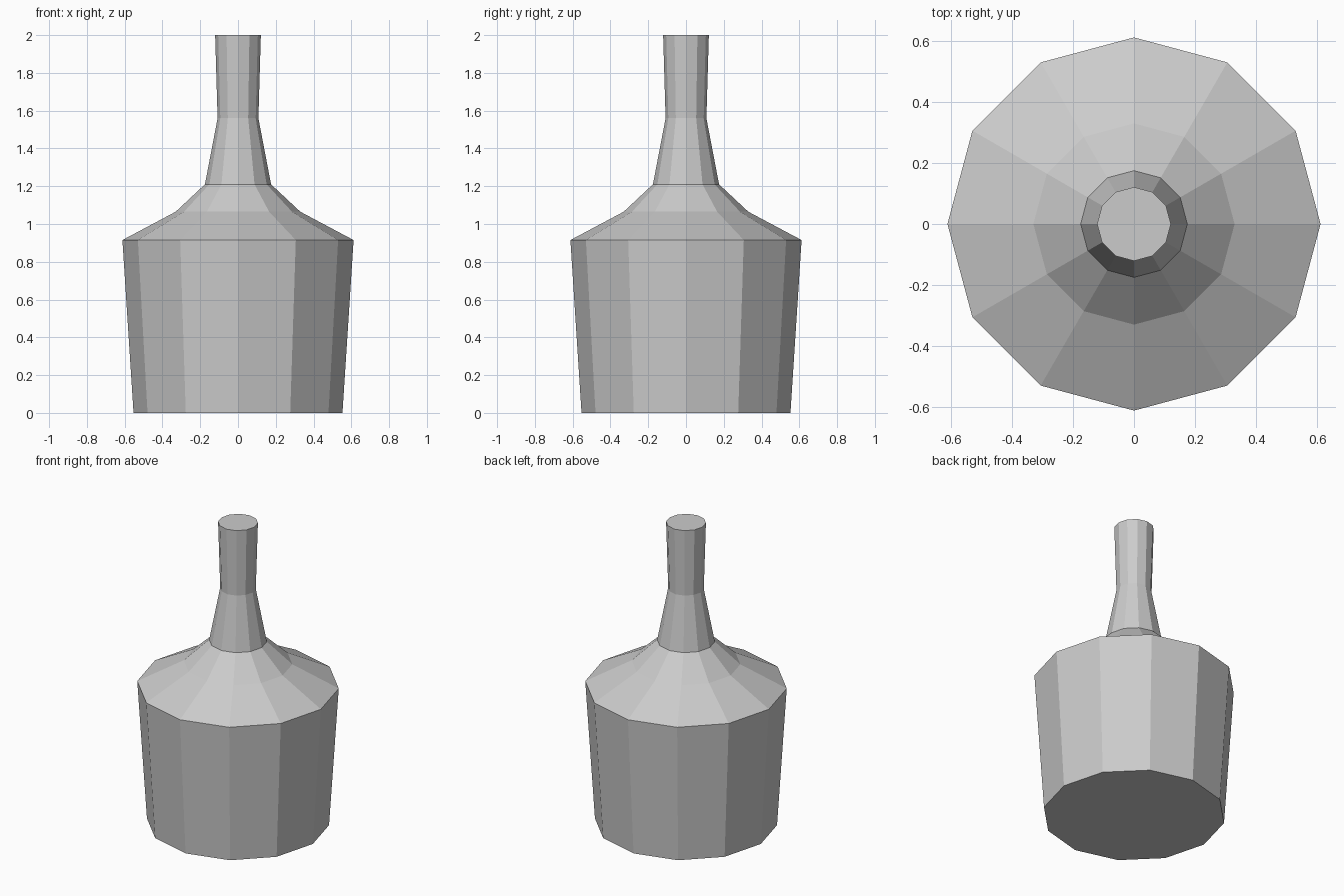
import bpy
import bmesh
from math import cos, sin, tau

cube = bpy.data.objects.get("Cube")
if cube:
    bpy.data.objects.remove(cube, do_unlink=True)

SIDES = 12

# Single plain grey finish
grey = bpy.data.materials.new("light_grey")
grey.use_nodes = True
colour = (0.6, 0.6, 0.6, 1)
grey.diffuse_color = colour
grey.node_tree.nodes["Principled BSDF"].inputs["Base Color"].default_value = colour


def lathe(name, profile):
    """Turn (radius, height) points, listed bottom to top, into a closed faceted solid."""
    bm = bmesh.new()
    rings = []
    for r, z in profile:
        rings.append([bm.verts.new((r * cos(tau * i / SIDES), r * sin(tau * i / SIDES), z))
                      for i in range(SIDES)])
    for low, high in zip(rings, rings[1:]):
        for i in range(SIDES):
            j = (i + 1) % SIDES
            bm.faces.new((low[i], low[j], high[j], high[i]))
    bm.faces.new(rings[0][::-1])
    bm.faces.new(rings[-1])
    mesh = bpy.data.meshes.new(name)
    bm.to_mesh(mesh)
    bm.free()
    mesh.materials.append(grey)
    obj = bpy.data.objects.new(name, mesh)
    bpy.context.collection.objects.link(obj)
    return obj


# Tapered body, sloping shoulder and flared neck in one continuous skin
lathe("bottle", [
    (0.553, 0.0),    # base
    (0.612, 0.915),  # body rim
    (0.33, 1.065),   # shoulder
    (0.175, 1.21),   # neck root
    (0.108, 1.56),   # neck waist
    (0.121, 2.0),    # mouth
])
